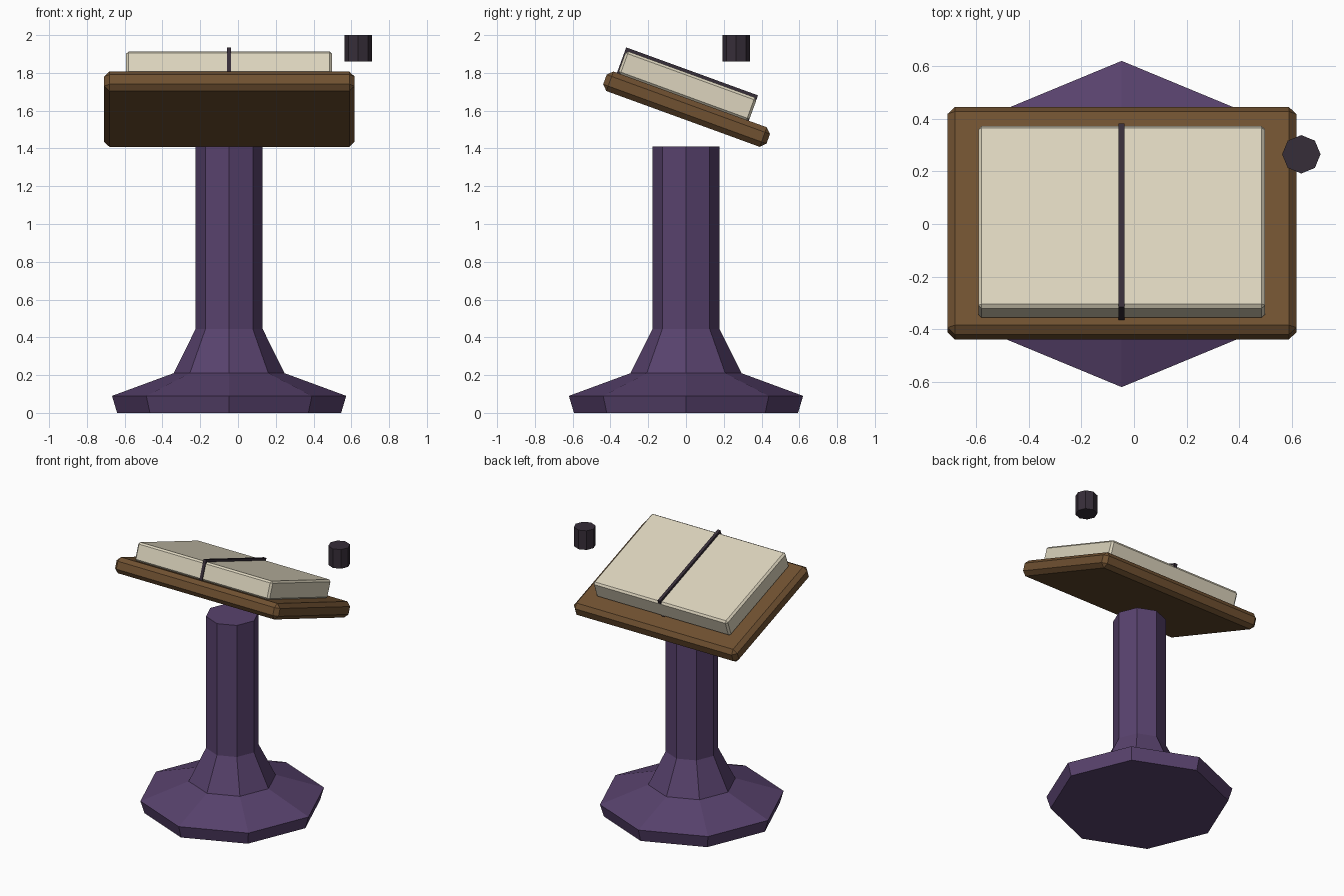
import bpy, bmesh, math
from mathutils import Matrix, Vector

if "Cube" in bpy.data.objects:
    bpy.data.objects.remove(bpy.data.objects["Cube"])


def srgb(*c):
    return [((v / 255 + 0.055) / 1.055) ** 2.4 if v > 10 else v / 3294 for v in c] + [1]


def material(name, *c):
    m = bpy.data.materials.new(name)
    m.diffuse_color = srgb(*c)
    m.use_nodes = True
    m.node_tree.nodes["Principled BSDF"].inputs["Base Color"].default_value = m.diffuse_color
    return m


purple = material("purple_stone", 88, 66, 109)
wood = material("brown_wood", 112, 81, 49)
paper = material("cream_paper", 220, 212, 189)
dark = material("dark_ink", 54, 45, 56)


def finish(bm, name, mat, matrix=Matrix()):
    bmesh.ops.recalc_face_normals(bm, faces=bm.faces)
    me = bpy.data.meshes.new(name)
    bm.to_mesh(me)
    bm.free()
    me.materials.append(mat)
    ob = bpy.data.objects.new(name, me)
    ob.matrix_world = matrix
    bpy.context.collection.objects.link(ob)


def turned(name, mat, x, y, profile, sides=8):
    """Stack of polygon rings from (radius, z), corners on the axes, capped."""
    bm = bmesh.new()
    rings = []
    for r, z in profile:
        rings.append([bm.verts.new((x + r * math.cos(math.tau * k / sides),
                                    y + r * math.sin(math.tau * k / sides), z))
                      for k in range(sides)])
    for a, b in zip(rings, rings[1:]):
        for k in range(sides):
            n = (k + 1) % sides
            bm.faces.new((a[k], a[n], b[n], b[k]))
    bm.faces.new(rings[0][::-1])
    bm.faces.new(rings[-1])
    finish(bm, name, mat)


# Local frame of the tilted desk top (front edge raised)
TILT = Matrix.Translation((-0.046, 0.003, 1.608)) @ Matrix.Rotation(math.radians(-20), 4, 'X')


def tilted_box(name, mat, lo, hi, bevel=0):
    lo, hi = Vector(lo), Vector(hi)
    bm = bmesh.new()
    bmesh.ops.create_cube(bm, size=1)
    bmesh.ops.scale(bm, vec=hi - lo, verts=bm.verts)
    bmesh.ops.translate(bm, vec=(lo + hi) / 2, verts=bm.verts)
    if bevel:
        bmesh.ops.bevel(bm, geom=bm.edges[:], offset=bevel, segments=1,
                        profile=0.5, affect='EDGES')
    finish(bm, name, mat, TILT)


# Pedestal: octagonal foot, flare and column
turned("pedestal", purple, -0.047, 0,
       [(0.593, 0), (0.62, 0.09), (0.294, 0.21), (0.177, 0.445), (0.177, 1.41)])

# Desk board, open book and its dark centre fold
tilted_box("desk_board", wood, (-0.663, -0.46, -0.055), (0.663, 0.46, 0.055), 0.028)
tilted_box("book_pages", paper, (-0.546, -0.406, 0.052), (0.544, 0.331, 0.182), 0.013)
tilted_box("book_fold", dark, (-0.012, -0.412, 0.054), (0.010, 0.3305, 0.198))

# Ink pot floating beside the book
turned("ink_pot", dark, 0.636, 0.265, [(0.073, 1.86), (0.073, 2.0)])
